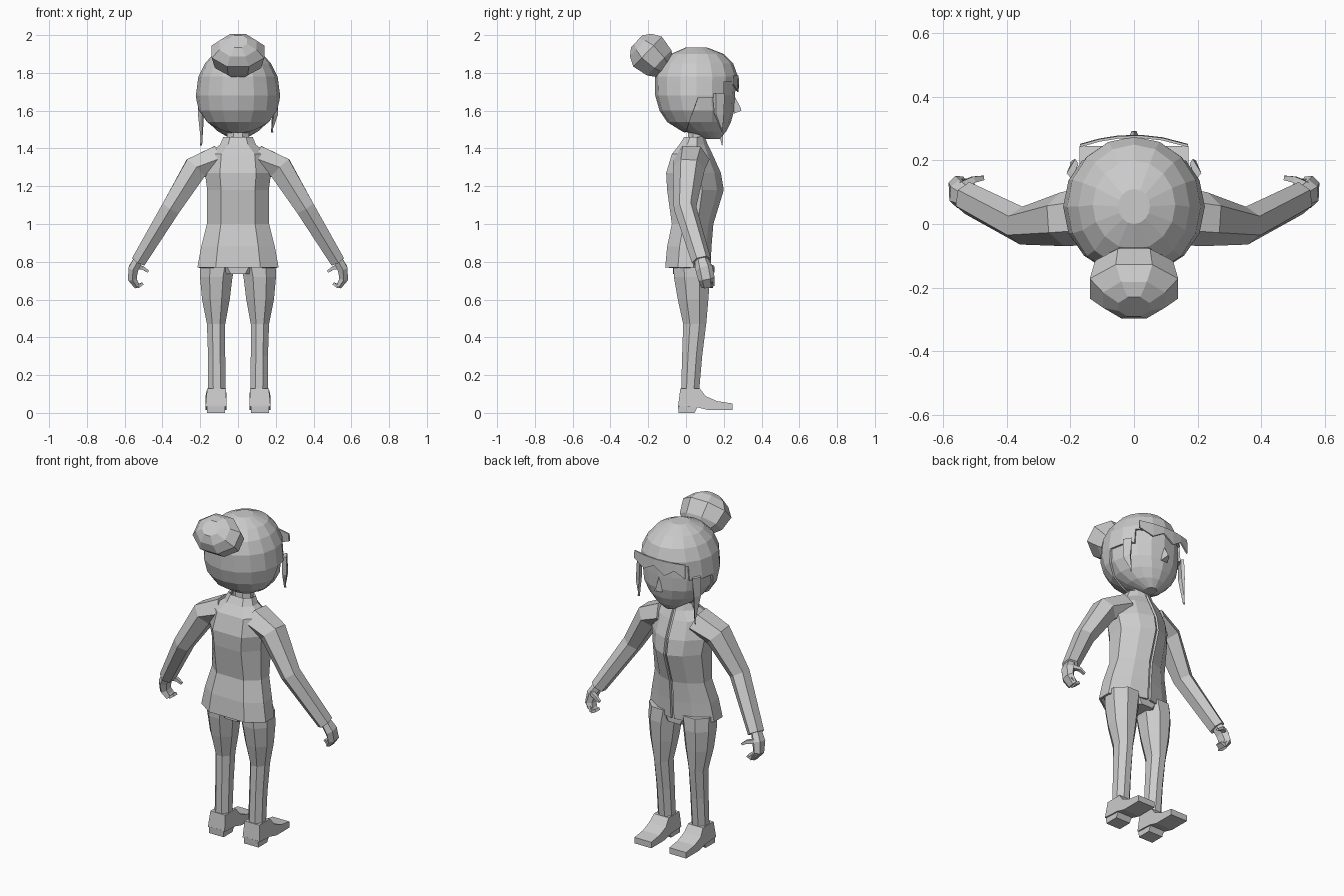
import bpy, bmesh, math
from mathutils import Vector

if "Cube" in bpy.data.objects:
    bpy.data.objects.remove(bpy.data.objects["Cube"])

grey = bpy.data.materials.new("plain_grey")
grey.diffuse_color = (0.6, 0.6, 0.6, 1)
grey.use_nodes = True
grey.node_tree.nodes["Principled BSDF"].inputs["Base Color"].default_value = grey.diffuse_color


def make(name, bm, mirror=False, thick=0):
    bmesh.ops.recalc_face_normals(bm, faces=bm.faces)
    me = bpy.data.meshes.new(name)
    bm.to_mesh(me)
    bm.free()
    me.materials.append(grey)
    ob = bpy.data.objects.new(name, me)
    bpy.context.collection.objects.link(ob)
    if thick:
        m = ob.modifiers.new("thickness", 'SOLIDIFY')
        m.thickness = thick
        m.offset = -1
    if mirror:
        m = ob.modifiers.new("mirror", 'MIRROR')
        m.use_mirror_merge = False
    return ob


def loft(rings, closed=True, caps=True):
    bm = bmesh.new()
    vs = [[bm.verts.new(p) for p in r] for r in rings]
    n = len(vs[0])
    for a, b in zip(vs, vs[1:]):
        for i in range(n if closed else n - 1):
            j = (i + 1) % n
            bm.faces.new((a[i], a[j], b[j], b[i]))
    if caps:
        bm.faces.new(vs[0])
        bm.faces.new(vs[-1])
    return bm


def oval(z, hw, yb, yf, n=16, cx=0, turn=0.0):
    cy, ry = (yb + yf) / 2, (yf - yb) / 2
    return [(cx + hw * math.sin(2 * math.pi * (i + turn) / n),
             cy + ry * math.cos(2 * math.pi * (i + turn) / n), z) for i in range(n)]


def limb(path, n=6):
    """Tube through (centre, width across, depth) stations."""
    pts = [Vector(p[0]) for p in path]
    rings = []
    for i, (c, w, d) in enumerate(path):
        t = (pts[min(i + 1, len(pts) - 1)] - pts[max(i - 1, 0)]).normalized()
        u = Vector((0, 1, 0)).cross(t).normalized()
        v = t.cross(u)
        rings.append([pts[i] + u * w * math.cos(2 * math.pi * (k + .5) / n) * 1.1
                      + v * d * math.sin(2 * math.pi * (k + .5) / n) for k in range(n)])
    return loft(rings)


def prism(profile, x0, x1):
    return loft([[(x, y, z) for y, z in profile] for x in (x0, x1)])


# Head under the hair
HEAD = [(1.935, .05, 0, .11), (1.90, .13, -.08, .20), (1.85, .175, -.14, .25),
        (1.78, .21, -.165, .275), (1.68, .223, -.163, .272), (1.60, .212, -.14, .267),
        (1.54, .175, -.10, .25), (1.49, .12, -.02, .225), (1.45, .05, .08, .19)]
make("head", loft([oval(z - .012 * (z > 1.7), w - .014, b + .014, f - .012)
                   for z, w, b, f in HEAD]))

# Hair cap, opened around the face and ears
bm = loft([oval(*r) for r in HEAD])
for co, no in (((0, 0, 1.49), (0, .17, -.06)), ((0, 0, 1.67), (0, 0, 1)),
               ((0, 0, 1.755), (0, 0, 1)), ((0, .15, 0), (0, 1, 0)), ((0, .20, 0), (0, 1, 0))):
    bmesh.ops.bisect_plane(bm, geom=bm.verts[:] + bm.edges[:] + bm.faces[:],
                           plane_co=co, plane_no=no)


def open_face(f):
    c = f.calc_center_median()
    ahead = .17 * c.y - .06 * (c.z - 1.49) > 0
    return (ahead and c.z < 1.67) or (c.z < 1.755 and c.y > .20)


bmesh.ops.delete(bm, geom=[f for f in bm.faces if open_face(f)], context='FACES')
make("hair_cap", bm, thick=.013)

# Jagged fringe across the forehead
xs = (-.17, -.11, -.05, .02, .09, .17)
drop = (1.70, 1.74, 1.70, 1.745, 1.705, 1.74)
rows = [[(x, .279 - x * x, 1.785) for x in xs],
        [(x, .281 - x * x, z) for x, z in zip(xs, drop)]]
make("fringe", loft(rows, False, False), thick=.008)

# Side locks: one long, one short
for name, s, tip in (("left_lock", -1, (.19, .19, 1.415)), ("right_lock", 1, (.175, .19, 1.485))):
    top = [(.195, .14, 1.69), (.212, .16, 1.69), (.185, .205, 1.69), (.175, .19, 1.69)]
    mid = [(.19, .15, 1.58), (.212, .16, 1.58), (.195, .20, 1.58), (.18, .19, 1.58)]
    end = [(tip[0] + .004 * i, tip[1] + .004 * (i % 2), tip[2]) for i in range(4)]
    make(name, loft([[(s * x, y, z) for x, y, z in r] for r in (top, mid, end)]))

# Nose
make("nose", loft([[(-.022, .255, 1.585), (.022, .255, 1.585), (0, .255, 1.68)],
                   [(-.008, .293, 1.60), (.008, .293, 1.60), (0, .29, 1.615)]]))

# Hair bun, tilted backwards
axis = Vector((0, -.72, .69))
up = Vector((0, .69, .72))
mid = Vector((0, -.178, 1.888))
bun = []
for d, w, h in ((-.10, .075, .06), (-.05, .125, .095), (.035, .142, .112),
                (.085, .10, .085), (.115, .05, .045)):
    bun.append([mid + axis * d + Vector((1, 0, 0)) * w * math.cos(math.pi * (k + .5) / 4) * 1.06
                + up * h * math.sin(math.pi * (k + .5) / 4) * 1.06 for k in range(8)])
make("hair_bun", loft(bun))

# Neck and shirt inside the jacket
make("neck", loft([oval(z, .062, b, b + .10, 8, 0, .5)
                   for z, b in ((1.38, .0), (1.52, .01))]))
TORSO = [(.77, .215, -.11, .13), (.88, .195, -.10, .135), (1.0, .165, -.075, .145),
         (1.18, .163, -.10, .20), (1.27, .175, -.105, .185), (1.37, .16, -.075, .14),
         (1.42, .095, -.035, .115), (1.46, .078, -.01, .10)]


def half_section(z, w, b, f, gap):
    d = f - b
    return [(gap, f, z), (w * .55, f - .12 * d, z), (w, b + .62 * d, z), (w, b + .28 * d, z),
            (w * .55, b, z), (0, b, z)]


shirt = []
for z, w, b, f in TORSO[:-1]:
    h = half_section(z + .02 * (z < .8), w - .018, b + .018, f - .014, 0)
    shirt.append(h + [(-x, y, q) for x, y, q in h[-2:0:-1]])
make("shirt", loft(shirt))

# Jacket with a narrow front opening
make("jacket", loft([half_section(*r, .010) for r in TORSO], False, False), True, .012)

# Sleeves, bent at the elbow
make("sleeve", limb([((.10, .03, 1.345), .075, .095), ((.225, .015, 1.295), .068, .085),
                     ((.355, -.005, 1.085), .052, .06), ((.525, .082, .805), .040, .052)]), True)

# Hands with curled fingers and a thumb
make("hand", limb([((.525, .08, .815), .026, .036), ((.553, .095, .765), .028, .046),
                   ((.560, .108, .71), .024, .044), ((.535, .115, .668), .014, .035)]), True)
make("fingers", limb([((.555, .115, .70), .016, .036), ((.525, .12, .672), .014, .032),
                      ((.505, .122, .685), .010, .026)], 4), True)
make("thumb", limb([((.545, .12, .775), .016, .018), ((.505, .14, .768), .012, .014),
                    ((.475, .145, .748), .008, .010)], 4), True)

# Trousers
make("hips", loft([oval(z, w, -.075, .12, 8, 0, .5)
                   for z, w in ((.735, .10), (.80, .185), (.95, .14))]))
LEG = [(.10, .112, .046, -.03, .072), (.30, .113, .046, -.025, .09), (.47, .116, .049, -.02, .112),
       (.60, .117, .074, -.05, .125), (.72, .115, .087, -.072, .135), (.80, .105, .095, -.075, .13)]
make("trouser_leg", loft([oval(z, w * 1.07, b, f, 8, c, .5) for z, c, w, b, f in LEG]), True)

# Shoes: upper with sole, and heel block
upper = [(-.042, .035), (-.03, .13), (.072, .13), (.105, .088), (.165, .062), (.245, .05),
         (.245, .014), (.12, .014), (.06, .03)]
bm = prism(upper, .06, .172)
for v in bm.verts:
    if v.co.z > .1:
        v.co.x = .114 + (v.co.x - .116) * .88
make("shoe", bm, True)
make("shoe_heel", prism([(-.04, 0), (-.042, .04), (.065, .04), (.045, 0)], .068, .164), True)
